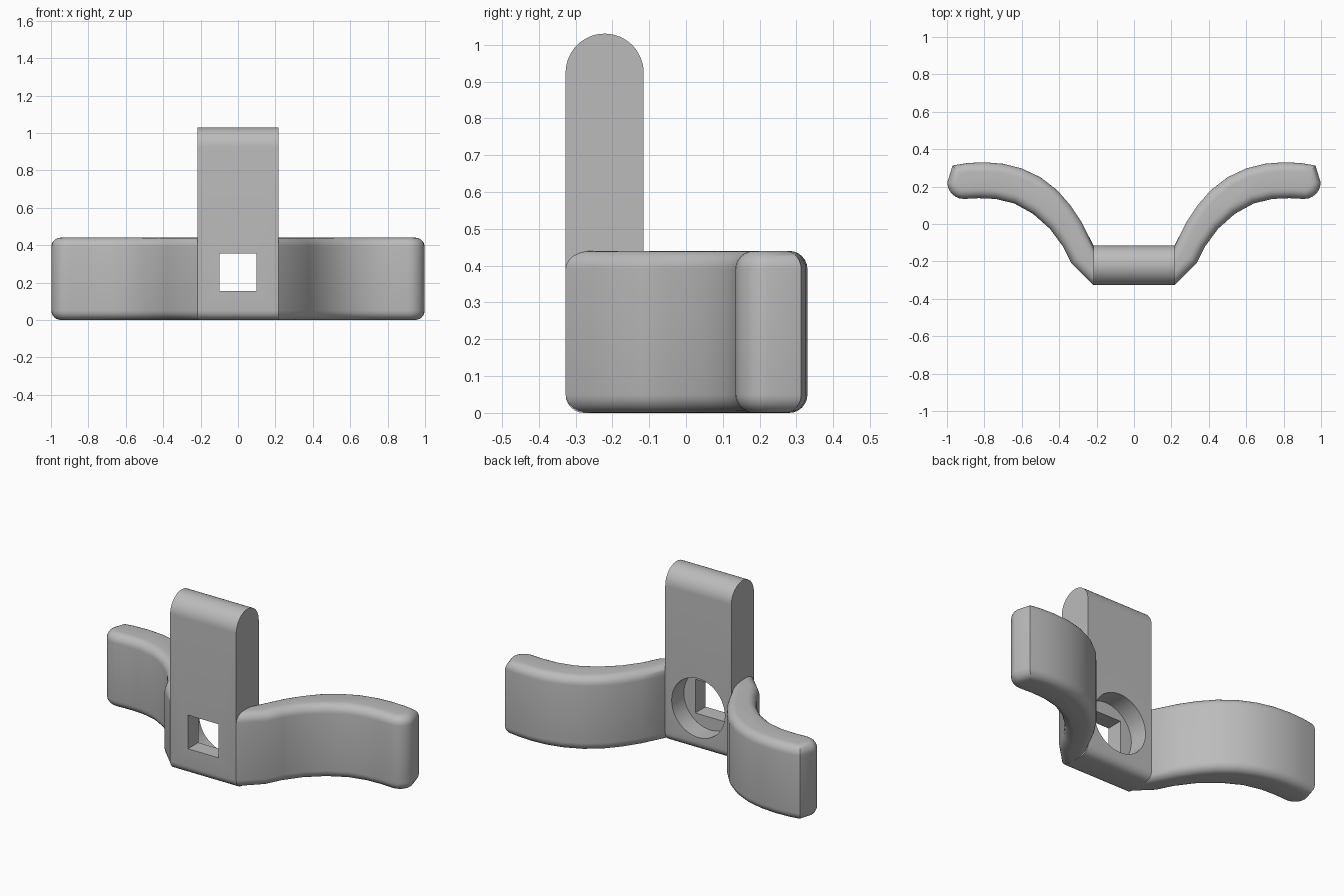
import bpy, bmesh, math

if "Cube" in bpy.data.objects:
    bpy.data.objects.remove(bpy.data.objects["Cube"], do_unlink=True)

HALF, FRONT, BACK, TOP, WING_TOP = 0.217, -0.327, -0.115, 1.03, 0.44
HOLE_Z = 0.255

grey = bpy.data.materials.new("plain_grey")
grey.use_nodes = True
grey.diffuse_color = (0.5, 0.5, 0.5, 1)
grey.node_tree.nodes["Principled BSDF"].inputs["Base Color"].default_value = (0.5, 0.5, 0.5, 1)


def arc(cx, cy, r, start, end, n):
    """Points on an arc, angles in degrees."""
    angles = [math.radians(start + (end - start) * i / n) for i in range(n + 1)]
    return [(cx + r * math.cos(a), cy + r * math.sin(a)) for a in angles]


def prism(name, points, offset, bevel_rule=None, radius=0.05):
    """Extrude a closed 3D outline, rounding the edges the rule picks."""
    bm = bmesh.new()
    face = bm.faces.new([bm.verts.new(p) for p in points])
    moved = bmesh.ops.extrude_face_region(bm, geom=[face])["geom"]
    bmesh.ops.translate(bm, vec=offset, verts=[v for v in moved if isinstance(v, bmesh.types.BMVert)])
    # the starting face may or may not survive the extrusion
    if not any(len(f.verts) == len(points) and all(v.co == v.co for v in f.verts) and f is face for f in bm.faces):
        bmesh.ops.holes_fill(bm, edges=[e for e in bm.edges if e.is_boundary])
    bmesh.ops.recalc_face_normals(bm, faces=bm.faces)
    if bevel_rule:
        edges = [e for e in bm.edges if bevel_rule(*e.verts)]
        bmesh.ops.bevel(bm, geom=edges, offset=radius, segments=6, profile=0.5,
                        affect='EDGES', clamp_overlap=True)
        bmesh.ops.recalc_face_normals(bm, faces=bm.faces)
    mesh = bpy.data.meshes.new(name)
    bm.to_mesh(mesh)
    bm.free()
    obj = bpy.data.objects.new(name, mesh)
    bpy.context.collection.objects.link(obj)
    mesh.materials.append(grey)
    return obj


def smooth(obj):
    bpy.ops.object.select_all(action='DESELECT')
    obj.select_set(True)
    bpy.context.view_layer.objects.active = obj
    bpy.ops.object.shade_smooth_by_angle(angle=math.radians(35))


# Upright block with a fully rounded top and softened foot
r = (BACK - FRONT) / 2
foot = 0.05
side = (arc(FRONT + foot, foot, foot, 180, 270, 6)
        + arc(BACK - foot, foot, foot, 270, 360, 6)
        + arc((FRONT + BACK) / 2, TOP - r, r, 0, 180, 24))
block = prism("upright_block", [(-HALF, y, z) for y, z in side], (2 * HALF, 0, 0))

# Square hole at the front, wider round pocket at the back
s = 0.1
square = [(-s, -s), (s, -s), (s, s), (-s, s)]
cutters = [
    prism("square_hole_cutter", [(x, FRONT - 0.1, HOLE_Z + z) for x, z in square], (0, 0.4, 0)),
    prism("round_pocket_cutter", [(x, BACK - 0.115, HOLE_Z + z)
                                  for x, z in arc(0, 0, 0.175, 0, 360, 48)[:-1]], (0, 0.3, 0)),
]
bpy.context.view_layer.objects.active = block
for cutter in cutters:
    mod = block.modifiers.new(cutter.name, 'BOOLEAN')
    mod.operation, mod.object, mod.solver = 'DIFFERENCE', cutter, 'EXACT'
    bpy.ops.object.modifier_apply(modifier=mod.name)
    bpy.data.objects.remove(cutter, do_unlink=True)
smooth(block)

# Curved wings, sweeping outward and back
front_edge = [(HALF, FRONT), (0.335, -0.21), (0.38, -0.12), (0.45, -0.025), (0.54, 0.055),
              (0.64, 0.11), (0.74, 0.134), (0.83, 0.138)]
tip = arc(0.91, 0.222, 0.088, -90, 0, 6) + [(0.97, 0.313)]
back_edge = [(0.89, 0.326), (0.8, 0.33), (0.7, 0.322), (0.6, 0.297), (0.5, 0.25), (0.41, 0.18),
             (0.34, 0.1), (0.28, 0.01), (HALF, BACK)]


def rim(a, b):
    """Top and bottom rim edges, except along the joint with the block."""
    at_joint = max(abs(a.co.x), abs(b.co.x)) < HALF + 0.01
    return abs(a.co.z - b.co.z) < 0.01 and not at_joint


for name, sign in (("left_wing", 1), ("right_wing", -1)):
    outline = [(sign * x, y, 0) for x, y in front_edge + tip + back_edge]
    smooth(prism(name, outline, (0, 0, WING_TOP), rim))
